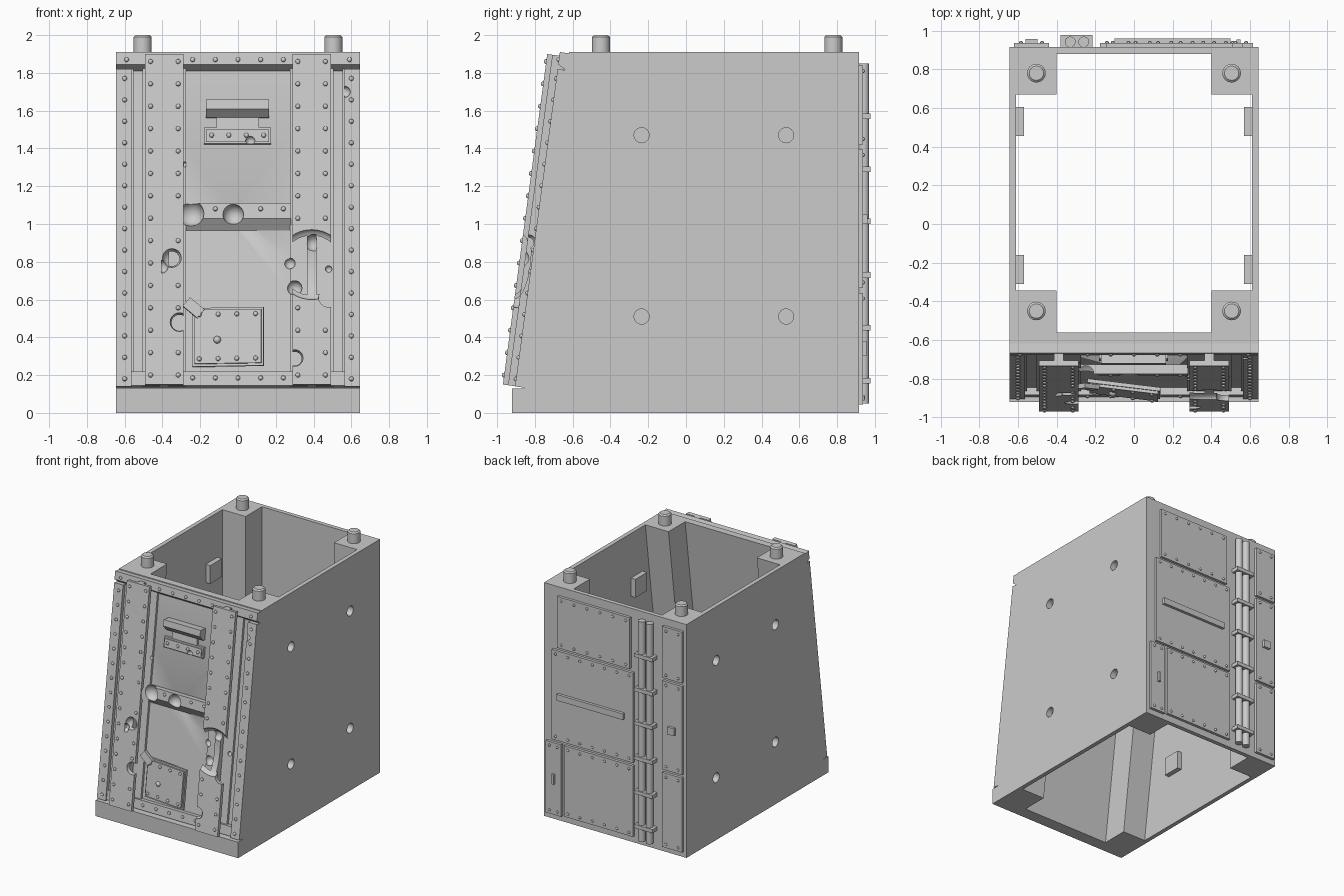
import bpy, bmesh, math
from mathutils import Matrix, Vector

if "Cube" in bpy.data.objects:
    bpy.data.objects.remove(bpy.data.objects["Cube"])

grey = bpy.data.materials.new("Plain grey")
grey.use_nodes = True
COLOUR = (0.6, 0.6, 0.6, 1)
grey.diffuse_color = COLOUR
grey.node_tree.nodes["Principled BSDF"].inputs["Base Color"].default_value = COLOUR

# Frame of the sloped front wall: local -y points out, local z runs up the slope
TILT = math.radians(7.64)
SLOPE = Matrix.Translation((0, -0.856, 0.13)) @ Matrix.Rotation(-TILT, 4, 'X')
FLAT = Matrix.Identity(4)


def up(z, n=0.0):
    """Distance up the slope of a point at height z standing n off the wall."""
    return (z - 0.13 - n * math.sin(TILT)) / math.cos(TILT)


def prism(bm, profile, x0, x1):
    """Extrude a (y, z) outline along x."""
    face = bm.faces.new([bm.verts.new((x0, y, z)) for y, z in profile])
    out = bmesh.ops.extrude_face_region(bm, geom=[face])["geom"]
    bmesh.ops.translate(bm, vec=(x1 - x0, 0, 0),
                        verts=[v for v in out if isinstance(v, bmesh.types.BMVert)])


def box(bm, x0, x1, y0, y1, z0, z1):
    prism(bm, [(y0, z0), (y1, z0), (y1, z1), (y0, z1)], x0, x1)


def slab(bm, x0, x1, n0, n1, z0, z1):
    """Box lying on the sloped wall, from n0 to n1 off it."""
    box(bm, x0, x1, -n1, -n0, up(z0, n1), up(z1, n1))


def ball(bm, x, y, z, r, segments=12, depth=1.0):
    m = Matrix.Translation((x, y, z)) @ Matrix.Diagonal((1, depth, 1, 1))
    bmesh.ops.create_uvsphere(bm, u_segments=segments, v_segments=segments // 2,
                              radius=r, matrix=m)


def rod(bm, centre, r, length, axis='Z', r2=None, segments=24):
    turn = Matrix.Rotation(math.pi / 2, 4, 'Y') if axis == 'X' else FLAT
    bmesh.ops.create_cone(bm, cap_ends=True, segments=segments, radius1=r,
                          radius2=r if r2 is None else r2, depth=length,
                          matrix=Matrix.Translation(centre) @ turn)


def finish(name, bm, matrix=FLAT):
    bmesh.ops.recalc_face_normals(bm, faces=bm.faces)
    mesh = bpy.data.meshes.new(name)
    bm.to_mesh(mesh)
    bm.free()
    mesh.materials.append(grey)
    mesh.transform(matrix)
    mesh.shade_smooth()
    mesh.set_sharp_from_angle(angle=math.radians(35))
    ob = bpy.data.objects.new(name, mesh)
    bpy.context.collection.objects.link(ob)
    return ob


def carve(ob, *cutters):
    for c in cutters:
        mod = ob.modifiers.new("Cut", 'BOOLEAN')
        mod.operation, mod.solver, mod.object = 'DIFFERENCE', 'EXACT', c
        mod.use_self = True
    deps = bpy.context.evaluated_depsgraph_get()
    mesh = bpy.data.meshes.new_from_object(ob.evaluated_get(deps))
    ob.modifiers.clear()
    ob.data = mesh
    mesh.set_sharp_from_angle(angle=math.radians(35))


# Impact craters: x, height, distance off the wall, radius
CRATERS = [(-0.25, 1.055, 0.05, 0.07), (-0.025, 1.05, 0.05, 0.055),
           (-0.35, 0.82, 0.115, 0.05), (-0.405, 0.775, 0.115, 0.035),
           (-0.31, 0.48, 0.11, 0.05), (0.3, 0.29, 0.11, 0.045),
           (0.4, 0.9, 0.08, 0.045), (0.275, 0.79, 0.01, 0.03),
           (0.3, 0.66, 0.01, 0.04), (0.48, 0.61, 0.1, 0.055),
           (0.48, 0.76, 0.01, 0.02), (0.565, 1.7, 0.05, 0.03),
           (0.065, 1.44, 0.035, 0.025), (-0.285, 1.315, 0.02, 0.015)]
bm = bmesh.new()
for x, z, n, r in CRATERS:
    ball(bm, x, -n, up(z, n), r, 20)
ball(bm, 0.39, -0.116, up(0.785, 0.115), 0.187, 40, 0.32)
craters = finish("crater_cutter", bm, SLOPE)

# Hull shell, open at top and bottom
bm = bmesh.new()
prism(bm, [(-0.92, 0), (0.915, 0), (0.915, 1.91), (-0.618, 1.91),
           (-0.856, 0.13), (-0.92, 0.13)], -0.645, 0.645)
hull = finish("hull", bm)
bm = bmesh.new()
prism(bm, [(-0.83, -0.1), (0.88, -0.1), (0.88, 2), (-0.548, 2)], -0.61, 0.61)
cavity = finish("cavity_cutter", bm)

# Blind side holes with backing blocks inside
SOCKETS = [(s, y, z) for s in (-1, 1) for y in (-0.235, 0.53) for z in (0.51, 1.47)]
bm, blocks = bmesh.new(), bmesh.new()
for s, y, z in SOCKETS:
    rod(bm, (s * 0.645, y, z), 0.04, 0.1, 'X')
    x0, x1 = sorted((s * 0.57, s * 0.612))
    box(blocks, x0, x1, y - 0.075, y + 0.075, z - 0.075, z + 0.075)
holes = finish("hole_cutter", bm)
backing = finish("hole_backing_blocks", blocks)
carve(hull, cavity, holes, craters)
carve(backing, holes)

# Corner pillars and locating pins
bm, pins = bmesh.new(), bmesh.new()
for s in (-1, 1):
    x0, x1 = sorted((s * 0.4, s * 0.615))
    prism(bm, [(0.67, 0), (0.885, 0), (0.885, 1.91), (0.67, 1.91)], x0, x1)
    prism(bm, [(-0.825, 0), (-0.6, 0), (-0.345, 1.91), (-0.57, 1.91)], x0, x1)
    for y in (-0.45, 0.78):
        rod(pins, (s * 0.505, y, 1.945), 0.048, 0.09)
        rod(pins, (s * 0.505, y, 1.995), 0.048, 0.01, r2=0.037)
finish("corner_pillars", bm)
finish("locating_pins", pins)

# Upright I-beams on the sloped front
for side, s in (("right", -1), ("left", 1)):
    c = s * 0.39
    bm = bmesh.new()
    top, low = 1.77, 0.005
    outline = [(0.115, 0), (0.115, 0.02), (0.025, 0.02), (0.025, 0.085),
               (0.102, 0.085), (0.102, 0.115)]
    ring = outline + [(-x, n) for x, n in reversed(outline)]
    face = bm.faces.new([bm.verts.new((c + x, -n, low)) for x, n in ring])
    out = bmesh.ops.extrude_face_region(bm, geom=[face])["geom"]
    bmesh.ops.translate(bm, vec=(0, 0, top - low),
                        verts=[v for v in out if isinstance(v, bmesh.types.BMVert)])
    carve(finish(side + "_front_beam", bm, SLOPE), craters)

    # Edge strips beside the beams
    bm = bmesh.new()
    x0, x1 = sorted((s * 0.565, s * 0.645))
    slab(bm, x0, x1, 0, 0.05, 0.14, 1.82)
    x0, x1 = sorted((s * 0.553, s * 0.565))
    slab(bm, x0, x1, 0, 0.02, 0.14, 1.82)
    carve(finish(side + "_edge_strip", bm, SLOPE), craters)


def wedge_bar(name, x0, x1, n, z0, z1, z2, inner=0.0):
    """Cross bar with a flat front and an undercut lower face."""
    b = bmesh.new()
    prism(b, [(0, up(z0)), (-inner, up(z0)), (-n, up(z1, n)),
              (-n, up(z2, n)), (0, up(z2, n))], x0, x1)
    carve(finish(name, b, SLOPE), craters)


wedge_bar("top_cross_bar", -0.645, 0.645, 0.05, 1.81, 1.845, 1.91)
wedge_bar("middle_cross_bar", -0.28, 0.28, 0.05, 0.965, 1.03, 1.11)
wedge_bar("bottom_cross_bar", -0.645, 0.645, 0.04, 0.135, 0.145, 0.22)
wedge_bar("visor_hood", -0.17, 0.165, 0.07, 1.56, 1.61, 1.66, 0.02)
bm = bmesh.new()
slab(bm, -0.115, 0.11, 0, 0.02, 1.51, 1.57)
finish("visor_slot", bm, SLOPE)
bm = bmesh.new()
slab(bm, -0.18, 0.175, 0, 0.025, 1.425, 1.51)
slab(bm, -0.17, 0.165, 0, 0.035, 1.435, 1.5)
carve(finish("visor_plate", bm, SLOPE), craters)

# Rivets on the front, left out where a crater has torn them away
bm = bmesh.new()


def rivet(x, z, n, r=0.013):
    torn = any(math.hypot(x - cx, z - cz) < cr + 0.005 for cx, cz, _, cr in CRATERS)
    if not torn and math.hypot(x - 0.39, z - 0.785) > 0.19:
        ball(bm, x, -n, up(z, n), r, 10)


for i in range(15):
    for s in (-1, 1):
        rivet(s * 0.6, 0.18 + i * 0.1136, 0.05)
        for dx in (-0.073, 0.073):
            rivet(s * 0.39 + dx, 0.2 + i * 0.1186, 0.115)
for x in (-0.59, -0.24, -0.12, 0, 0.12, 0.24, 0.59):
    rivet(x, 1.87, 0.05)
    rivet(x, 0.185, 0.04)
    if abs(x) < 0.5:
        rivet(x, 1.08, 0.05)
for i in range(4):
    rivet(-0.14 + i * 0.092, 1.47, 0.035)
finish("front_rivets", bm, SLOPE)

# Lower hatch, standing slightly ajar, with a bent corner tab
bm = bmesh.new()
X = 0.24
slab(bm, -0.24 + X, 0.14 + X, 0, 0.02, 0.245, 0.555)
slab(bm, -0.225 + X, 0.13 + X, 0, 0.035, 0.26, 0.545)
for i in range(4):
    for z in (0.285, 0.52):
        ball(bm, 0.04 + i * 0.1, -0.035, up(z, 0.035), 0.013, 10)
ball(bm, -0.105 + X, -0.035, up(0.385, 0.035), 0.02)
AJAR = Matrix.Translation((-0.24, 0, 0)) @ Matrix.Rotation(math.radians(-7), 4, 'Z')
finish("front_hatch", bm, SLOPE @ AJAR)
bm = bmesh.new()
box(bm, -0.05, 0.05, -0.055, -0.03, -0.03, 0.03)
finish("bent_hatch_tab", bm, SLOPE @ Matrix.Translation((-0.235, 0, up(0.55)))
       @ Matrix.Rotation(math.radians(40), 4, 'Y'))


# Rear plates, each with rivet rows along top and bottom
def rear_plate(name, x0, x1, z0, z1, count):
    b = bmesh.new()
    box(b, x0, x1, 0.905, 0.937, z0, z1)
    for i in range(count):
        x = x0 + 0.035 + (x1 - x0 - 0.07) * i / (count - 1)
        for z in (z0 + 0.03, z1 - 0.03):
            ball(b, x, 0.937, z, 0.011, 10)
    finish(name, b)


rear_plate("rear_upper_plate", -0.145, 0.51, 1.42, 1.84, 6)
rear_plate("rear_middle_plate", -0.175, 0.56, 0.66, 1.395, 7)
rear_plate("rear_lower_plate", -0.175, 0.45, 0.055, 0.635, 6)
rear_plate("rear_narrow_plate", 0.475, 0.615, 0.045, 0.635, 2)
rear_plate("rear_side_upper_plate", -0.62, -0.44, 1.43, 1.85, 2)
rear_plate("rear_side_middle_plate", -0.62, -0.44, 0.68, 1.405, 2)
rear_plate("rear_side_lower_plate", -0.62, -0.44, 0.045, 0.655, 2)
bm = bmesh.new()
box(bm, -0.1, 0.5, 0.93, 0.96, 1.0, 1.05)
box(bm, -0.56, -0.5, 0.93, 0.958, 0.99, 1.05)
box(bm, 0.53, 0.55, 0.93, 0.955, 0.3, 0.38)
finish("rear_handles", bm)

# Twin pipes and their clamps
bm, clamps = bmesh.new(), bmesh.new()
for x in (-0.33, -0.26):
    rod(bm, (x, 0.942, 0.95), 0.028, 1.8, segments=16)
for z in (0.17, 0.45, 0.73, 1.015, 1.29, 1.57):
    box(clamps, -0.38, -0.215, 0.91, 0.978, z - 0.015, z + 0.015)
finish("rear_pipes", bm)
finish("pipe_clamps", clamps)

for cutter in (craters, cavity, holes):
    bpy.data.objects.remove(cutter)
